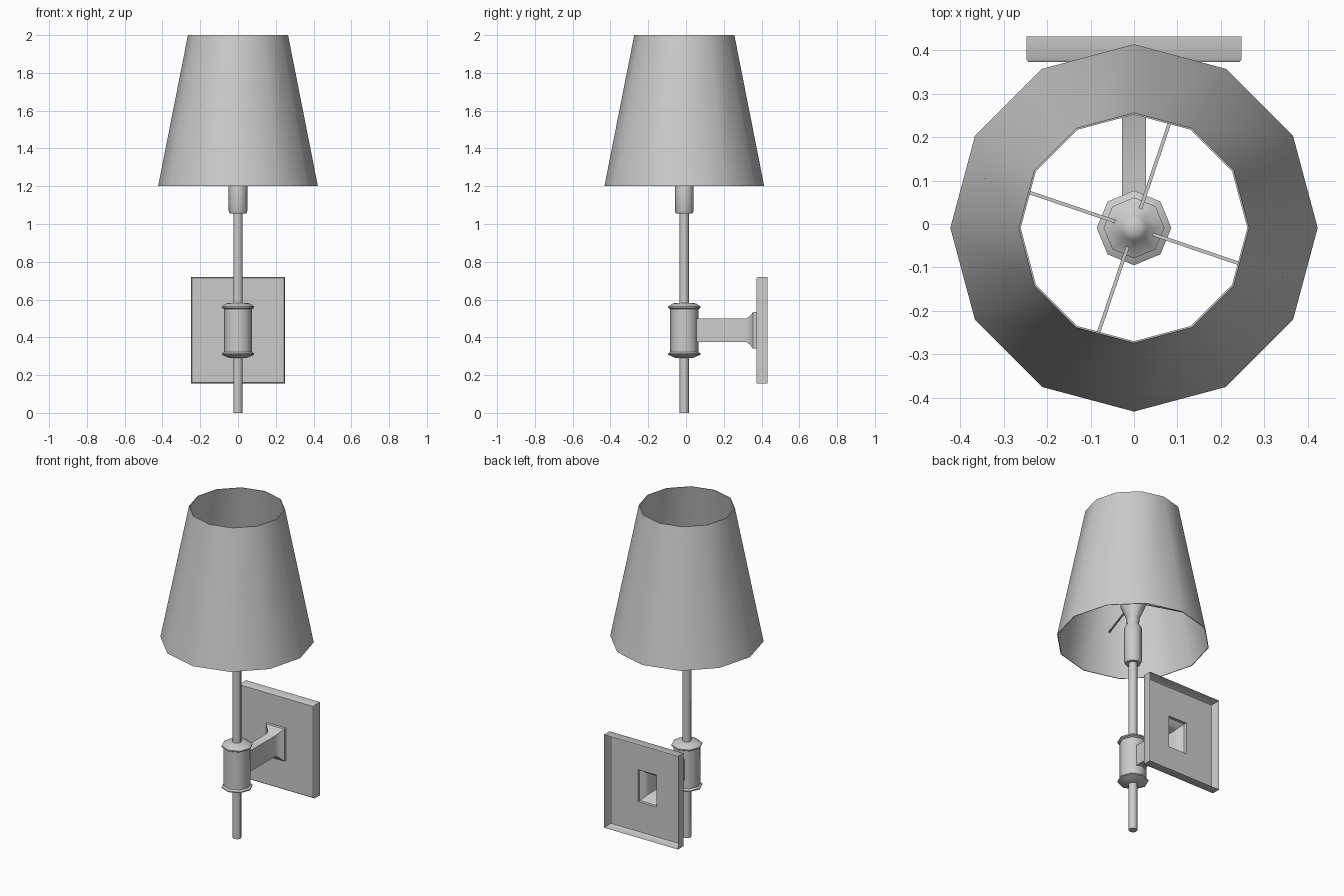
import bpy
import bmesh
from math import sin, cos, pi, radians

if "Cube" in bpy.data.objects:
    bpy.data.objects.remove(bpy.data.objects["Cube"])

Y0 = -0.009          # lamp axis position in y
SMOOTH = radians(46)


def loft(name, rings, cap_start=False, cap_end=False, close=False):
    """Skin a list of equally long point rings into one object."""
    bm = bmesh.new()
    loops = [[bm.verts.new(p) for p in ring] for ring in rings]
    pairs = list(zip(loops, loops[1:]))
    if close:
        pairs.append((loops[-1], loops[0]))
    for a, b in pairs:
        n = len(a)
        for i in range(n):
            j = (i + 1) % n
            bm.faces.new((a[i], a[j], b[j], b[i]))
    if cap_start:
        bm.faces.new(loops[0][::-1])
    if cap_end:
        bm.faces.new(loops[-1])
    bmesh.ops.recalc_face_normals(bm, faces=bm.faces)
    for f in bm.faces:
        f.smooth = True
    me = bpy.data.meshes.new(name)
    bm.to_mesh(me)
    bm.free()
    me.set_sharp_from_angle(angle=SMOOTH)
    ob = bpy.data.objects.new(name, me)
    bpy.context.collection.objects.link(ob)
    return ob


def lathe(name, profile, sides, **kw):
    """Revolve (radius, z) points about the lamp axis."""
    rings = [[(r * cos(2 * pi * i / sides), Y0 + r * sin(2 * pi * i / sides), z)
              for i in range(sides)] for r, z in profile]
    return loft(name, rings, **kw)


def rect(y, hw, hh, zc=0.437):
    return [(-hw, y, zc - hh), (hw, y, zc - hh), (hw, y, zc + hh), (-hw, y, zc + hh)]


# Tapered twelve-sided shade with a thin wall
lathe("shade", [(0.423, 1.2), (0.265, 2.0), (0.261, 2.0), (0.419, 1.2)], 12, close=True)

# Upright rod
lathe("rod", [(0.025, 0.0), (0.025, 1.08)], 8, cap_start=True, cap_end=True)

# Collar with flanges at both ends
lathe("collar", [(0.024, 0.29), (0.05, 0.292), (0.086, 0.308), (0.086, 0.314),
                 (0.075, 0.322), (0.075, 0.55), (0.086, 0.556), (0.086, 0.563),
                 (0.06, 0.58), (0.024, 0.583)], 8)

# Socket with flared hub
lathe("socket", [(0.044, 1.056), (0.05, 1.07), (0.05, 1.28), (0.034, 1.305),
                 (0.036, 1.34), (0.07, 1.415), (0.07, 1.44), (0.062, 1.445),
                 (0.036, 1.465), (0.03, 1.475), (0.016, 1.485)],
      8, cap_start=True, cap_end=True)

# Four thin spokes holding the shade
for k in range(4):
    a = radians(71.3 + 90 * k)
    ends = []
    for r in (0.03, 0.361):
        ends.append([(r * cos(a) - s * sin(a), Y0 + r * sin(a) + s * cos(a), 1.45 + h)
                     for s, h in ((-.004, -.004), (.004, -.004), (.004, .004), (-.004, .004))])
    loft(f"spoke_{k + 1}", ends, cap_start=True, cap_end=True)

# Open-backed wall plate running into the flared hollow arm
loft("wall_plate_and_arm", [
    rect(0.432, 0.248, 0.282), rect(0.379, 0.248, 0.282), rect(0.373, 0.243, 0.277),
    rect(0.373, 0.062, 0.097), rect(0.355, 0.062, 0.097), rect(0.340, 0.040, 0.077),
    rect(0.320, 0.028, 0.063), rect(0.050, 0.028, 0.063)])
